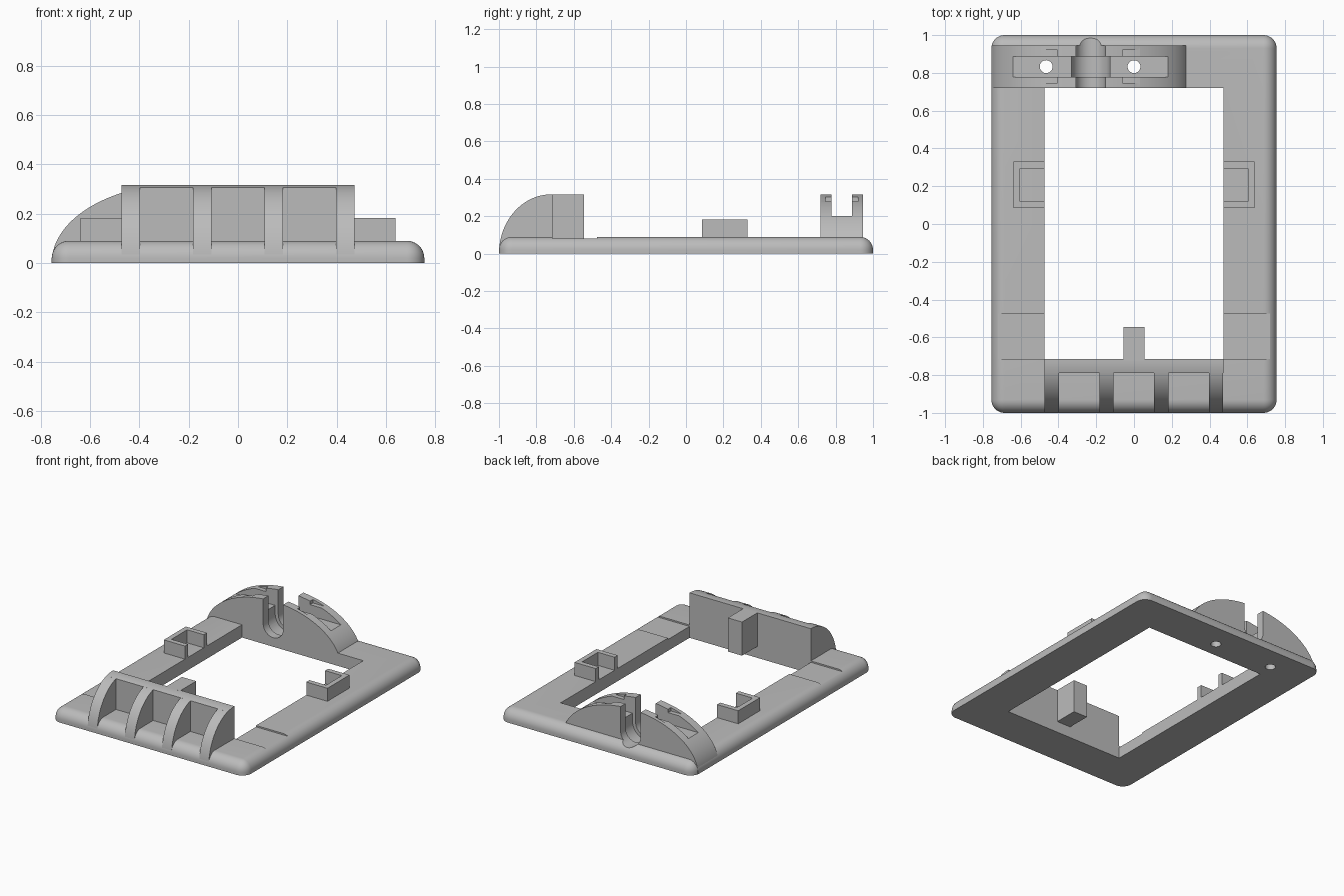
import bpy, bmesh
from math import pi, sin, cos, radians
from mathutils import Vector

cube = bpy.data.objects.get("Cube")
if cube:
    bpy.data.objects.remove(cube)

grey = bpy.data.materials.new("plain grey")
grey.use_nodes = True
COLOR = (0.5, 0.5, 0.5, 1)
grey.diffuse_color = COLOR
grey.node_tree.nodes["Principled BSDF"].inputs["Base Color"].default_value = COLOR


def finish(name, bm):
    bmesh.ops.recalc_face_normals(bm, faces=bm.faces[:])
    mesh = bpy.data.meshes.new(name)
    bm.to_mesh(mesh)
    bm.free()
    mesh.materials.append(grey)
    ob = bpy.data.objects.new(name, mesh)
    bpy.context.collection.objects.link(ob)
    return ob


def box(name, x0, x1, y0, y1, z0, z1):
    bm = bmesh.new()
    bmesh.ops.create_cube(bm, size=1)
    lo, hi = Vector((x0, y0, z0)), Vector((x1, y1, z1))
    for v in bm.verts:
        v.co = Vector([lo[i] if v.co[i] < 0 else hi[i] for i in range(3)])
    return finish(name, bm)


def prism(name, outline, axis, start, end):
    """Extrude a 2D outline along x, y or z."""
    place = {"x": lambda a, b: (start, a, b),
             "y": lambda a, b: (a, start, b),
             "z": lambda a, b: (a, b, start)}[axis]
    bm = bmesh.new()
    face = bm.faces.new([bm.verts.new(place(a, b)) for a, b in outline])
    out = bmesh.ops.extrude_face_region(bm, geom=[face])
    step = Vector([end - start if axis == c else 0 for c in "xyz"])
    bmesh.ops.translate(bm, vec=step, verts=[g for g in out["geom"] if isinstance(g, bmesh.types.BMVert)])
    return finish(name, bm)


def arc(cx, cz, a, b, t0, t1, n=40):
    return [(cx + a * cos(t0 + (t1 - t0) * i / n), cz + b * sin(t0 + (t1 - t0) * i / n))
            for i in range(n + 1)]


def cut(ob, *cutters):
    bpy.context.view_layer.objects.active = ob
    for c in cutters:
        mod = ob.modifiers.new("cut", "BOOLEAN")
        mod.operation, mod.solver, mod.object = "DIFFERENCE", "EXACT", c
        bpy.ops.object.modifier_apply(modifier=mod.name)


HOLE_X, BACK_Y, FRONT_Y, TOP = 0.473, 0.72, -0.715, 0.09
helpers = []


def helper(ob):
    ob.hide_render = True
    helpers.append(ob)
    return ob


# Base frame with rounded corners and rounded upper rim
frame = box("base_frame", -0.755, 0.755, -1, 1, 0, TOP)
bm = bmesh.new()
bm.from_mesh(frame.data)
rim = [e for e in bm.edges if max(v.co.z for v in e.verts) > 0.05]
bmesh.ops.bevel(bm, geom=rim, offset=0.07, segments=10, profile=0.5, affect="EDGES")
bm.to_mesh(frame.data)
bm.free()
cut(frame,
    helper(box("window_cutter", -HOLE_X, HOLE_X, FRONT_Y, BACK_Y, -0.1, 0.2)),
    helper(box("step_cutter", -0.8, 0.8, FRONT_Y, -0.475, 0.08, 0.2)))

# Arched holder at the back
MID = -0.23
arch_outline = [p for p in arc(MID, 0, 0.525, 0.318, 0, pi, 72)]
holder = prism("arched_holder", [(max(x, -0.755), z + 0.002) for x, z in arch_outline],
               "y", BACK_Y, 0.945)


def slot(name, radius, y0, y1):
    bottom = arc(MID, 0.142, radius, radius, pi, 2 * pi, 24)
    return helper(prism(name, bottom + [(MID + radius, 0.5), (MID - radius, 0.5)], "y", y0, y1))


slots = [slot("slot_cutter", 0.078, 0.6, 1.1), slot("wide_slot_cutter", 0.102, 0.778, 0.888)]
screws = [helper(prism("screw_hole_cutter", arc(x, 0.833, 0.034, 0.034, 0, 2 * pi, 32)[:-1],
                       "z", -0.1, 0.5)) for x in (-0.465, 0)]
cut(holder, helper(box("channel_cutter", -0.9, 0.5, 0.778, 0.888, 0.2, 0.5)),
    helper(box("right_tab_cutter", -0.6, -0.405, 0.747, 0.92, 0.278, 0.303)),
    helper(box("left_tab_cutter", -0.06, 0.14, 0.747, 0.92, 0.278, 0.303)))
for part in (frame, holder):
    cut(part, *slots, *screws)

# Ribbed housing at the front: curved back wall and four ribs
curve = arc(-0.72, 0, 0.28, 0.317, pi / 2, pi, 40)
rib_outline = [(FRONT_Y, 0.002), (FRONT_Y, 0.317)] + [(y, z + 0.002 * (z < 0.001)) for y, z in curve]
wall_curve = [p for p in curve if p[0] > -0.789] + [(-0.79, 0.307), (-0.79, 0.01)]
parts = [frame, holder,
         prism("housing_wall", [(FRONT_Y, 0.01), (FRONT_Y, 0.317)] + wall_curve,
               "x", -HOLE_X, HOLE_X)]
for i in range(4):
    x = -HOLE_X + i * 0.29
    parts.append(prism("housing_rib", rib_outline, "x", x, x + 0.075))

# Post standing behind the housing
parts.append(box("post", -0.055, 0.055, FRONT_Y - 0.01, -0.545, 0.08, 0.317))

# U-shaped side brackets, open towards the window
for side, word in ((1, "left"), (-1, "right")):
    u = [(HOLE_X, 0.085), (0.638, 0.085), (0.638, 0.33), (HOLE_X, 0.33),
         (HOLE_X, 0.295), (0.603, 0.295), (0.603, 0.12), (HOLE_X, 0.12)]
    parts.append(prism(word + "_bracket", [(side * x, y) for x, y in u], "z", 0.08, 0.182))

# Clean up cutters and shade
for h in helpers:
    bpy.data.objects.remove(h)
bpy.ops.object.select_all(action="DESELECT")
for p in parts:
    p.select_set(True)
bpy.context.view_layer.objects.active = parts[0]
bpy.ops.object.shade_smooth_by_angle(angle=radians(30))
